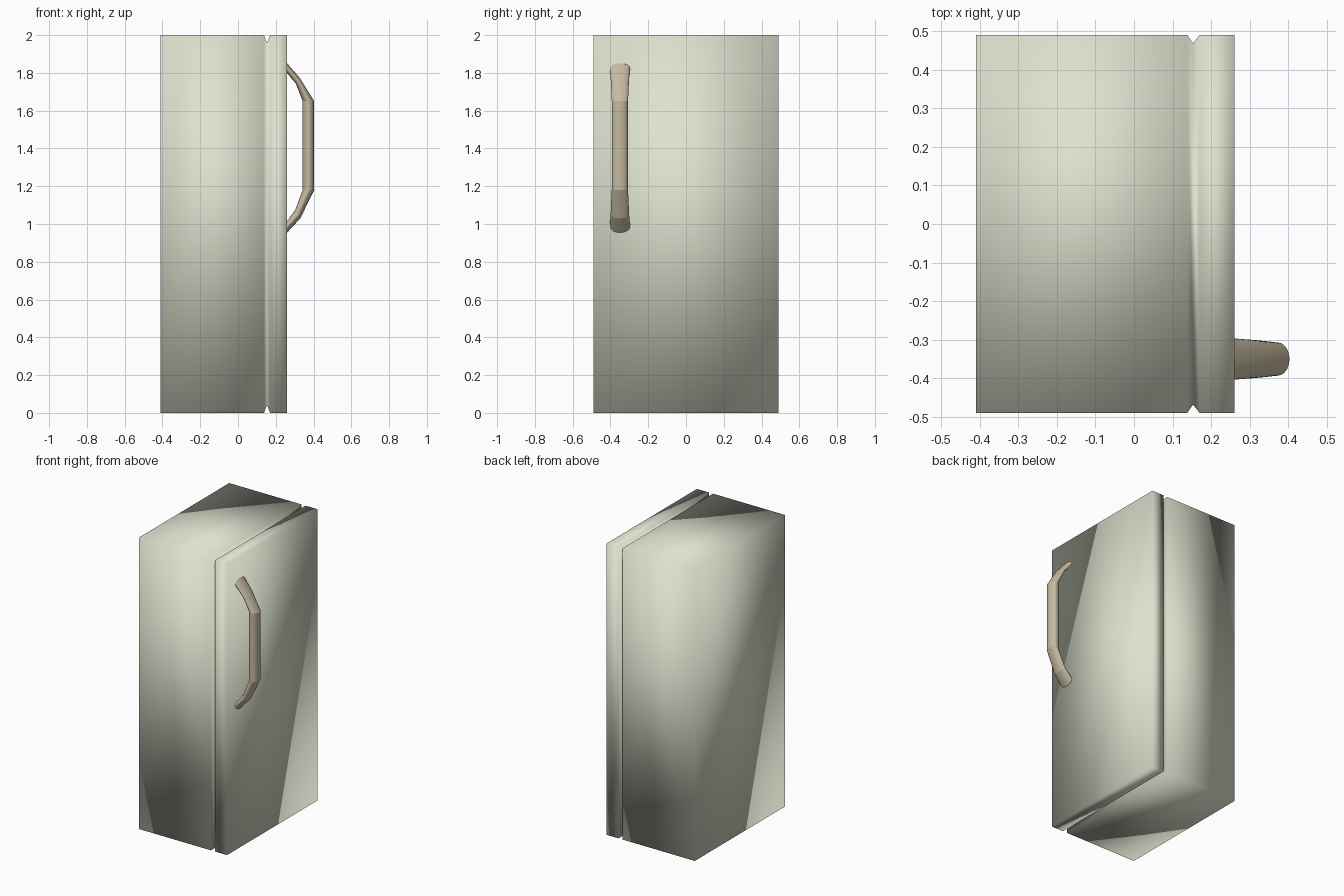
import bpy, bmesh, math
from mathutils import Vector

if "Cube" in bpy.data.objects:
    bpy.data.objects.remove(bpy.data.objects["Cube"])


def material(name, color):
    mat = bpy.data.materials.new(name)
    mat.diffuse_color = (*color, 1)
    mat.use_nodes = True
    mat.node_tree.nodes["Principled BSDF"].inputs["Base Color"].default_value = mat.diffuse_color
    return mat


def loft(name, rings, mat, sharp_rings=()):
    """Skin a list of equal-length vertex rings and cap both ends."""
    bm = bmesh.new()
    loops = [[bm.verts.new(p) for p in ring] for ring in rings]
    n = len(loops[0])
    for a, b in zip(loops, loops[1:]):
        for i in range(n):
            j = (i + 1) % n
            bm.faces.new((a[i], a[j], b[j], b[i]))
    bm.faces.new(loops[0])
    bm.faces.new(loops[-1])
    bmesh.ops.recalc_face_normals(bm, faces=bm.faces)
    for f in bm.faces:
        f.smooth = True
    for r in sharp_rings:
        for i in range(n):
            bm.edges.get((loops[r][i], loops[r][(i + 1) % n])).smooth = False
    mesh = bpy.data.meshes.new(name)
    bm.to_mesh(mesh)
    bm.free()
    mesh.materials.append(mat)
    obj = bpy.data.objects.new(name, mesh)
    bpy.context.collection.objects.link(obj)
    return obj


enamel = material("pale_enamel", (0.73, 0.76, 0.62))
tan = material("tan_handle", (0.56, 0.49, 0.35))

# Cabinet and door: one smooth-shaded block with a V groove between them
sections = [(-0.41, 0), (0.138, 0), (0.153, 1), (0.17, 0), (0.26, 0)]
rings = []
for x, groove in sections:
    y, dz = 0.49 - 0.022 * groove, 0.042 * groove
    rings.append([(x, -y, dz), (x, y, dz), (x, y, 2 - dz), (x, -y, 2 - dz)])
loft("cabinet_and_door", rings, enamel)

# Handle: bowed oval bar; each station is outer (x, z), inner (x, z), half width
stations = [
    ((0.250, 1.862), (0.250, 1.812), 0.054),
    ((0.328, 1.772), (0.307, 1.741), 0.048),
    ((0.403, 1.651), (0.342, 1.651), 0.043),
    ((0.403, 1.180), (0.342, 1.180), 0.043),
    ((0.330, 1.030), (0.303, 1.075), 0.049),
    ((0.250, 0.944), (0.250, 1.002), 0.054),
]
SIDES = 20
rings = []
for outer, inner, half in stations:
    o = Vector((outer[0], -0.35, outer[1]))
    i = Vector((inner[0], -0.35, inner[1]))
    mid, radial = (o + i) / 2, (o - i) / 2
    ring = []
    for k in range(SIDES):
        a = math.tau * k / SIDES
        ring.append(mid + radial * math.cos(a) + Vector((0, half * math.sin(a), 0)))
    rings.append(ring)
loft("door_handle", rings, tan, sharp_rings=(0, 2, 3, 4, 5))
